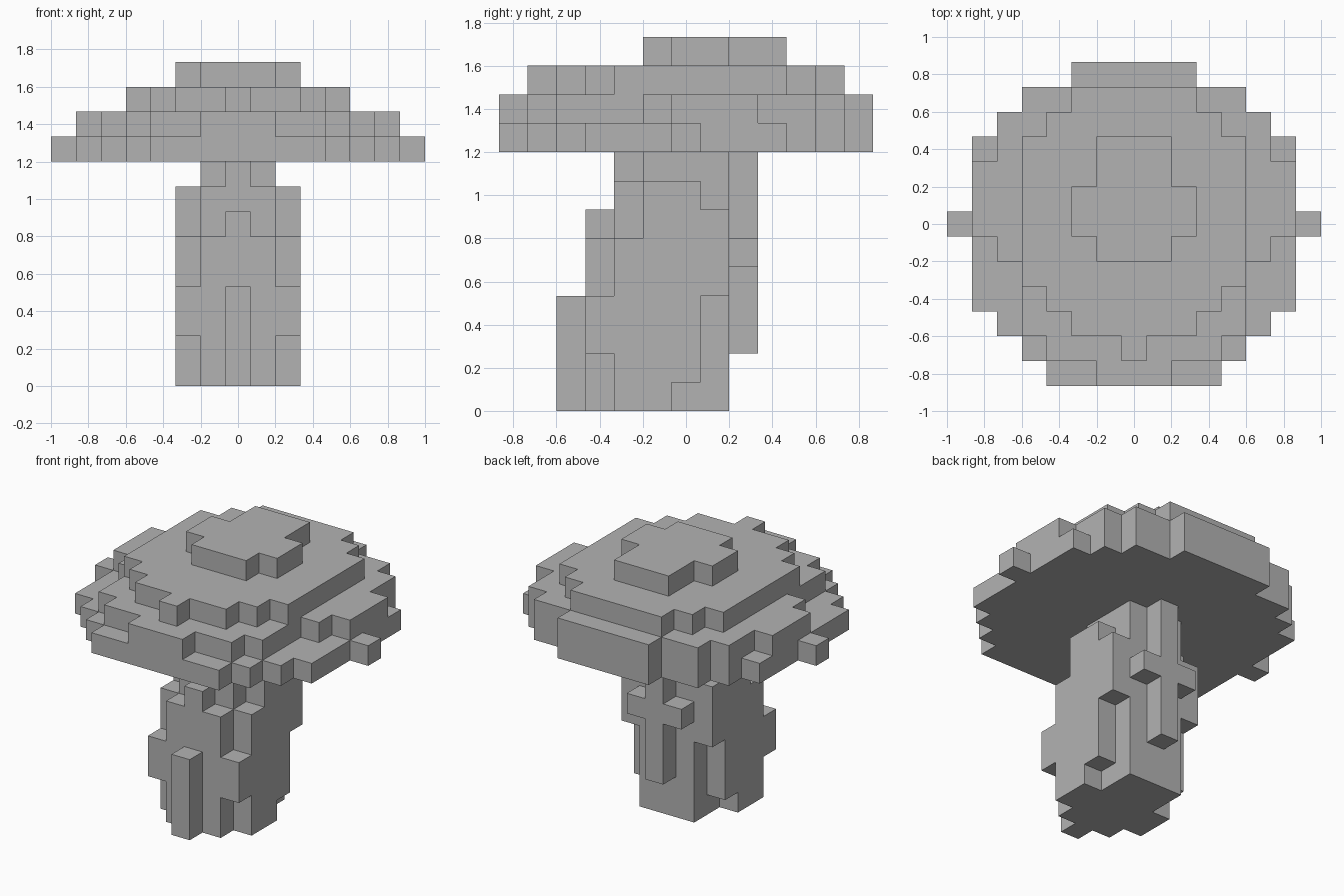
import bpy
import bmesh
from mathutils import Vector

cube = bpy.data.objects.get("Cube")
if cube:
    bpy.data.objects.remove(cube, do_unlink=True)

S = 2 / 15  # edge length of one block

grey = bpy.data.materials.new("plain grey")
grey.use_nodes = True
COLOUR = (0.45, 0.45, 0.45, 1)
grey.diffuse_color = COLOUR
grey.node_tree.nodes["Principled BSDF"].inputs["Base Color"].default_value = COLOUR

# Cap: for each layer, the half width of every row from front to back
CAP_START = 9
CAP = [
    (-6, [3, 4, 5, 6, 6, 6, 7, 6, 6, 6, 5, 4, 2]),
    (-6, [1, 3, 4, 4, 4, 5, 6, 6, 6, 5, 5, 4, 2]),
    (-5, [0, 2, 3, 4, 4, 4, 4, 4, 4, 3, 2]),
    (-1, [1, 2, 2, 1, 1]),
]

# Stem: for each layer, front and back row of the middle, inner and outer columns
STEM = [
    [(-4, 1), (-3, 1), (-2, -1)],
    [(-4, 1), (-3, 1), (-2, 0)],
    [(-4, 2), (-3, 1), (-3, 0)],
    [(-4, 2), (-3, 1), (-3, 0)],
    [(-3, 2), (-3, 1), (-2, 1)],
    [(-3, 2), (-3, 2), (-2, 1)],
    [(-3, 2), (-2, 1), (-1, 1)],
    [(-2, 2), (-2, 1), (-1, 0)],
    [(-2, 2), (-1, 1)],
]

cap = {(x, first + row, CAP_START + k)
       for k, (first, widths) in enumerate(CAP)
       for row, w in enumerate(widths)
       for x in range(-w, w + 1)}

stem = {(side * x, y, k)
        for k, columns in enumerate(STEM)
        for x, (front, back) in enumerate(columns)
        for y in range(front, back + 1)
        for side in (-1, 1)}

solid = cap | stem


def build_blocks(name, blocks):
    """Make one skin around a set of blocks, leaving out all hidden faces."""
    bm = bmesh.new()
    for block in sorted(blocks):
        centre = Vector(block) + Vector((0, 0, 0.5))
        for axis in range(3):
            for sign in (-1, 1):
                n = Vector((0, 0, 0))
                n[axis] = sign
                if tuple(int(round(c)) for c in Vector(block) + n) in solid:
                    continue
                u = Vector((0, 0, 0))
                u[(axis + 1) % 3] = 0.5
                v = n.cross(u)
                mid = centre + n * 0.5
                corners = [mid - u - v, mid + u - v, mid + u + v, mid - u + v]
                bm.faces.new([bm.verts.new(c * S) for c in corners])
    bmesh.ops.remove_doubles(bm, verts=bm.verts[:], dist=S / 100)
    bmesh.ops.dissolve_limit(bm, angle_limit=0.01,
                             verts=bm.verts[:], edges=bm.edges[:])
    mesh = bpy.data.meshes.new(name)
    bm.to_mesh(mesh)
    bm.free()
    mesh.materials.append(grey)
    obj = bpy.data.objects.new(name, mesh)
    bpy.context.scene.collection.objects.link(obj)
    return obj


build_blocks("mushroom_cap", cap)
build_blocks("mushroom_stem", stem)
